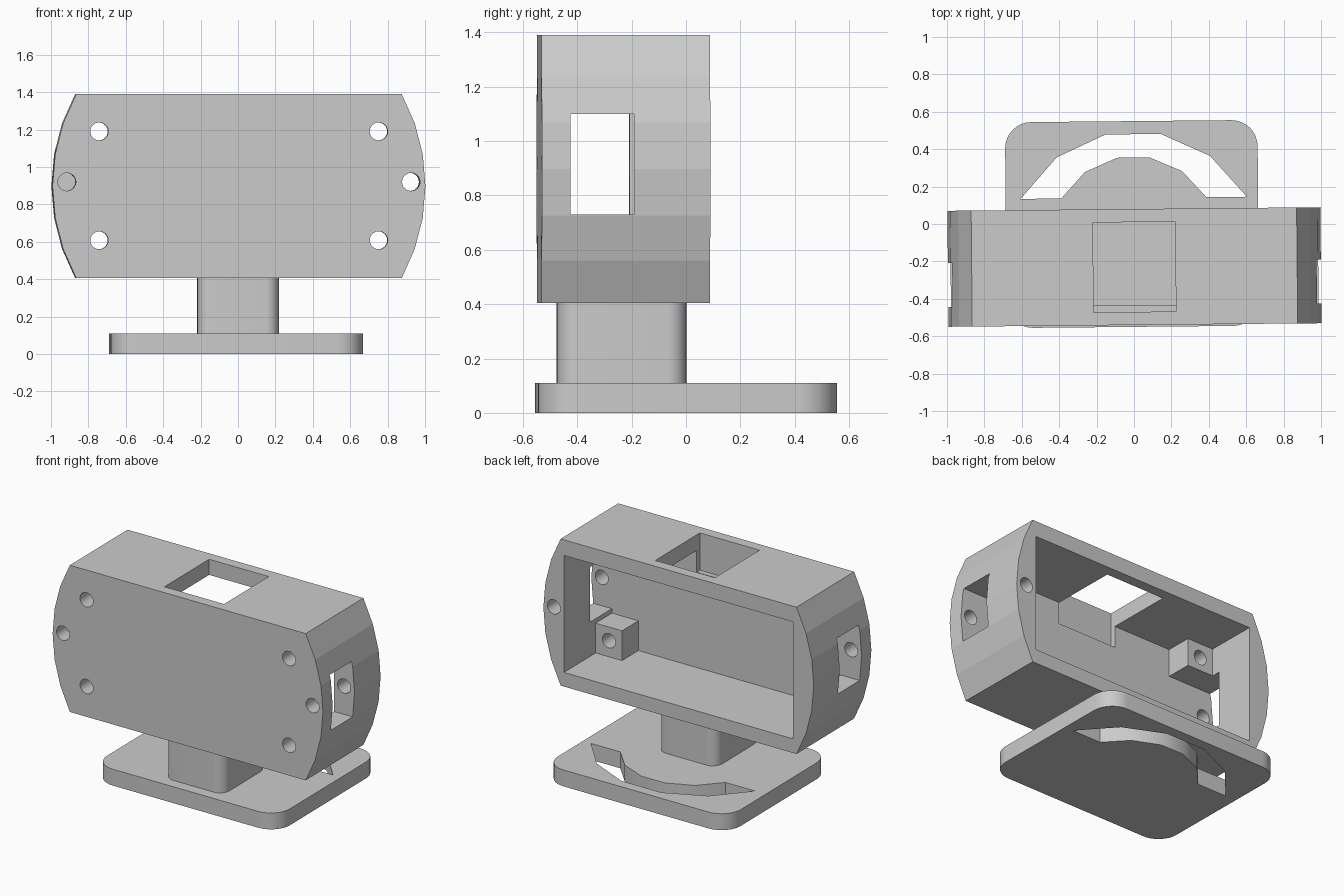
import bpy, bmesh
from math import sin, cos, asin, pi, radians
from mathutils import Vector

if "Cube" in bpy.data.objects:
    bpy.data.objects.remove(bpy.data.objects["Cube"], do_unlink=True)

grey = bpy.data.materials.new("plain_grey")
grey.use_nodes = True
GREY = (0.6, 0.6, 0.6, 1)
grey.diffuse_color = GREY
grey.node_tree.nodes["Principled BSDF"].inputs["Base Color"].default_value = GREY


def prism(name, outline, direction):
    """Extrude a closed 3D outline along a direction."""
    bm = bmesh.new()
    face = bm.faces.new([bm.verts.new(p) for p in outline])
    ext = bmesh.ops.extrude_face_region(bm, geom=[face])
    verts = [g for g in ext["geom"] if isinstance(g, bmesh.types.BMVert)]
    bmesh.ops.translate(bm, verts=verts, vec=Vector(direction))
    bmesh.ops.recalc_face_normals(bm, faces=bm.faces)
    mesh = bpy.data.meshes.new(name)
    bm.to_mesh(mesh)
    bm.free()
    mesh.materials.append(grey)
    obj = bpy.data.objects.new(name, mesh)
    bpy.context.collection.objects.link(obj)
    return obj


def box(name, x0, x1, y0, y1, z0, z1):
    base = [(x0, y0, z0), (x1, y0, z0), (x1, y1, z0), (x0, y1, z0)]
    return prism(name, base, (0, 0, z1 - z0))


def drill(x, z, y0, y1, r=0.048, n=24):
    ring = [(x + r * cos(2 * pi * i / n), y0, z + r * sin(2 * pi * i / n)) for i in range(n)]
    return prism("drill", ring, (0, y1 - y0, 0))


def rounded_box(name, x0, x1, y0, y1, z0, z1, r, n=8):
    pts = []
    corners = [(x1 - r, y1 - r), (x0 + r, y1 - r), (x0 + r, y0 + r), (x1 - r, y0 + r)]
    for k, (cx, cy) in enumerate(corners):
        for i in range(n + 1):
            a = pi / 2 * (k + i / n)
            pts.append((cx + r * cos(a), cy + r * sin(a), z0))
    return prism(name, pts, (0, 0, z1 - z0))


def cut(obj, cutters):
    """Subtract each cutter, then discard it."""
    bpy.context.view_layer.objects.active = obj
    for c in cutters:
        c.hide_render = True
        mod = obj.modifiers.new("cut", 'BOOLEAN')
        mod.operation, mod.solver, mod.object = 'DIFFERENCE', 'EXACT', c
        bpy.ops.object.modifier_apply(modifier=mod.name)
        bpy.data.objects.remove(c, do_unlink=True)


FRONT, BACK, WALL = -0.54, 0.08, -0.435
BOTTOM, TOP = 0.405, 1.39
MID = (BOTTOM + TOP) / 2

# Housing: flat top and bottom, faceted bulging ends
half, bulge, corner = (TOP - BOTTOM) / 2, 0.127, 0.87
radius = (half ** 2 + bulge ** 2) / (2 * bulge)
span = asin(half / radius)
arc = []
for i in range(7):
    a = span * (i / 3 - 1)
    arc.append((corner + bulge - radius + radius * cos(a), MID + radius * sin(a)))
outline = [(x, FRONT, z) for x, z in arc] + [(-x, FRONT, z) for x, z in reversed(arc)]
housing = prism("housing", outline, (0, BACK - FRONT, 0))

# Cavity open at the back, end windows, top opening, screw and pin holes
cutters = [
    box("cavity", -0.845, 0.845, WALL, 0.3, 0.5, 1.285),
    box("end_windows", -1.2, 1.2, WALL, -0.2, 0.73, 1.1),
    box("top_opening", -0.22, 0.22, -0.47, 0.01, 1.14, 1.6),
    drill(0.92, 0.92, -0.8, 0.3),
    drill(-0.92, 0.92, -0.8, -0.16),
]
SCREWS = [(sx * 0.747, z) for sx in (-1, 1) for z in (0.608, 1.19)]
cutters += [drill(x, z, -0.8, -0.3) for x, z in SCREWS]
cut(housing, cutters)
parts = [housing]

# Corner bosses around the screw holes
for x, z in SCREWS:
    x0, x1 = (0.65, 0.847) if x > 0 else (-0.847, -0.65)
    z0, z1 = (0.498, 0.7) if z < MID else (1.1, 1.287)
    boss = box("screw_boss", x0, x1, WALL - 0.002, -0.26, z0, z1)
    cut(boss, [drill(x, z, -0.8, 0)])
    parts.append(boss)

# Stem between base and housing
stem = rounded_box("stem", -0.22, 0.215, -0.475, 0.0, 0.1, 0.41, 0.07)

# Base plate with an arched slot
base = rounded_box("base_plate", -0.685, 0.665, -0.55, 0.55, 0, 0.11, 0.14)
outer = [(0.605, 0.14), (0.41, 0.36), (0.148, 0.48)]
inner = [(0.087, 0.355), (0.26, 0.28), (0.388, 0.14)]
right = inner + outer
slot = [(x, y, -0.1) for x, y in right]
slot += [(-x, y, -0.1) for x, y in reversed(right)]
cut(base, [prism("slot", slot, (0, 0, 0.4))])
parts += [stem, base]

# Smooth rounded corners, and turn the whole model slightly
bpy.ops.object.select_all(action='DESELECT')
for obj in parts:
    obj.rotation_euler.z = radians(0.55)
for obj in parts[1:]:
    obj.select_set(True)
bpy.context.view_layer.objects.active = base
bpy.ops.object.shade_smooth_by_angle(angle=radians(30))
